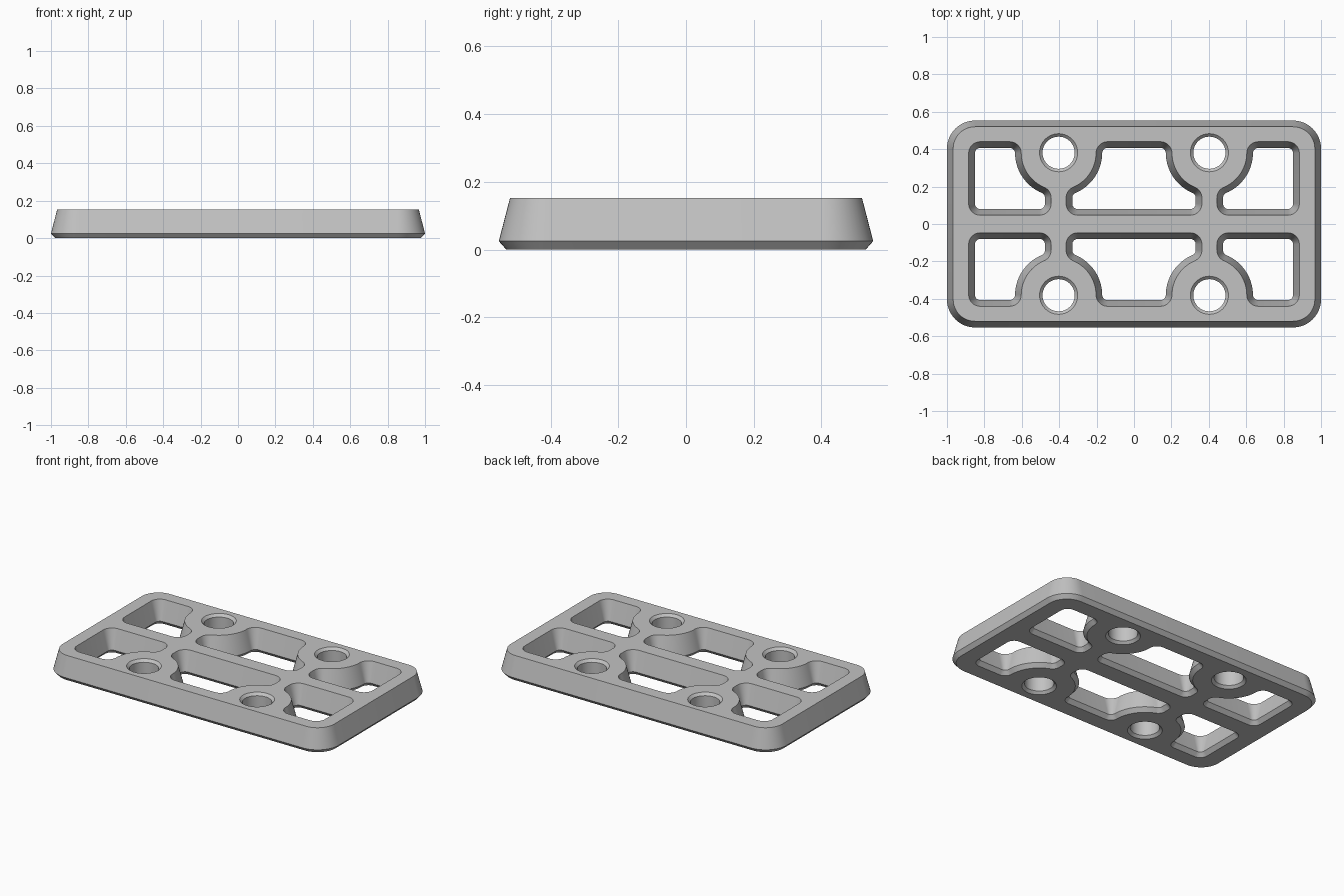
import bpy
import bmesh
from math import sin, cos, atan2, sqrt, radians, pi

cube = bpy.data.objects.get("Cube")
if cube:
    bpy.data.objects.remove(cube, do_unlink=True)

HEIGHT, CHAMFER_Z, CHAMFER = 0.152, 0.025, 0.022   # plate height and lower bevel
DRAFT = 0.033                                      # wall taper over the height
BOSS_X, BOSS_Y, BOSS_R = 0.403, 0.381, 0.20        # round bosses with bolt holes
RIB, FILLET = 0.04, 0.062                          # half rib width, pocket fillet
LOW, HIGH, SIDE = 0.047, 0.44, 0.884               # pocket limits at the top


def arc(cx, cy, r, a0, a1, n=10):
    angles = [a0 + (a1 - a0) * i / n for i in range(n + 1)]
    return [(cx + r * cos(a), cy + r * sin(a)) for a in angles]


def plate_outline(d):
    """Rounded rectangle shrunk by d."""
    pts = []
    for i, (sx, sy) in enumerate([(1, 1), (-1, 1), (-1, -1), (1, -1)]):
        pts += arc(sx * 0.85, sy * 0.403, 0.15 - d, i * pi / 2, (i + 1) * pi / 2, 12)
    return pts


def boss_end(bx, d):
    """Left end of a pocket, wrapped around the boss at bx, shrunk by d."""
    reach, r = BOSS_R + FILLET, FILLET - d
    top_y = HIGH - FILLET
    top_x = bx + sqrt(reach ** 2 - (top_y - BOSS_Y) ** 2)
    neck_x = bx + RIB + FILLET
    neck_y = BOSS_Y - sqrt(reach ** 2 - (neck_x - bx) ** 2)
    a_top = atan2(top_y - BOSS_Y, top_x - bx)
    a_neck = atan2(neck_y - BOSS_Y, neck_x - bx)
    pts = arc(top_x, top_y, r, pi / 2, a_top + pi)
    pts += arc(bx, BOSS_Y, BOSS_R + d, a_top, a_neck, 20)[1:-1]
    pts += arc(neck_x, neck_y, r, a_neck + pi, pi)
    return pts + arc(neck_x, LOW + FILLET, r, pi, 1.5 * pi)


def middle_pocket(d):
    left = boss_end(-BOSS_X, d)
    return left + [(-x, y) for x, y in reversed(left)]


def side_pocket(d):
    x, r = SIDE - FILLET, FILLET - d
    return (boss_end(BOSS_X, d) + arc(x, LOW + FILLET, r, -pi / 2, 0)
            + arc(x, HIGH - FILLET, r, 0, pi / 2))


def bolt_hole(d):
    return arc(BOSS_X, BOSS_Y, 0.102 - d, 0, 2 * pi, 40)[:-1]


bm = bmesh.new()
rims = {"top": [], "bottom": []}


def add_wall(outline, levels, sx=1, sy=1):
    """Loft an outline through (z, inset) levels and keep its rim edges."""
    rings = [[bm.verts.new((sx * x, sy * y, z)) for x, y in outline(d)]
             for z, d in levels]
    n = len(rings[0])
    for a, b in zip(rings, rings[1:]):
        for i in range(n):
            j = (i + 1) % n
            bm.faces.new((a[i], a[j], b[j], b[i]))
    for name, ring in (("bottom", rings[0]), ("top", rings[-1])):
        rims[name] += [bm.edges.get((ring[i], ring[(i + 1) % n])) for i in range(n)]


# Outer wall: beveled foot, then a taper to the top
add_wall(plate_outline, [(0, CHAMFER), (CHAMFER_Z, 0), (HEIGHT, DRAFT)])

# Drafted pockets and beveled bolt holes
pocket_levels = [(0, DRAFT - CHAMFER), (CHAMFER_Z, DRAFT), (HEIGHT, 0)]
hole_levels = [(0, 0), (0.016, 0.016), (HEIGHT - 0.016, 0.016), (HEIGHT, 0)]
for sy in (1, -1):
    add_wall(middle_pocket, pocket_levels, 1, sy)
    for sx in (1, -1):
        add_wall(side_pocket, pocket_levels, sx, sy)
        add_wall(bolt_hole, hole_levels, sx, sy)

# Flat top and underside between the rims
for name, nz in (("top", 1), ("bottom", -1)):
    bmesh.ops.triangle_fill(bm, use_beauty=True, edges=rims[name], normal=(0, 0, nz))
bmesh.ops.recalc_face_normals(bm, faces=bm.faces[:])

mesh = bpy.data.meshes.new("slotted_plate")
bm.to_mesh(mesh)
bm.free()
plate = bpy.data.objects.new("slotted_plate", mesh)
bpy.context.collection.objects.link(plate)

# Plain grey material
grey = bpy.data.materials.new("light_grey")
grey.use_nodes = True
color = (0.54, 0.54, 0.54, 1)
grey.diffuse_color = color
grey.node_tree.nodes["Principled BSDF"].inputs["Base Color"].default_value = color
mesh.materials.append(grey)

bpy.ops.object.select_all(action="DESELECT")
plate.select_set(True)
bpy.context.view_layer.objects.active = plate
bpy.ops.object.shade_smooth_by_angle(angle=radians(30))
